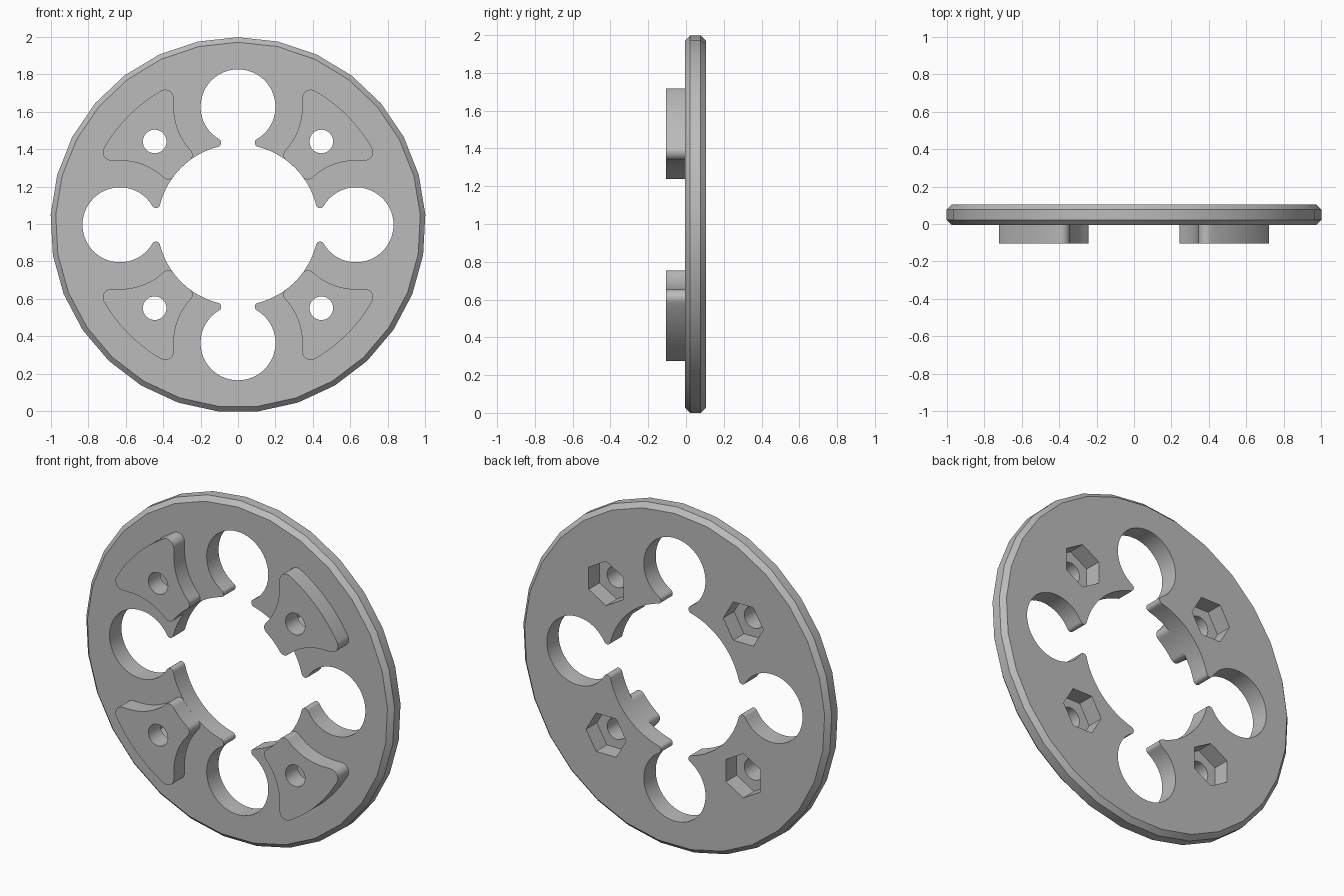
import bpy, bmesh
from math import sin, cos, pi, atan2, sqrt, hypot, radians

if "Cube" in bpy.data.objects:
    bpy.data.objects.remove(bpy.data.objects["Cube"])

SIDES = 29
RIM = 1.0015                       # outer radius
CZ = RIM * cos(pi / SIDES)         # height of the centre
FRONT, BACK, BOSS_FRONT = -0.005, 0.105, -0.105
BORE, LOBE, LOBE_D = 0.43, 0.2, 0.63
BOLT_D = 0.445

grey = bpy.data.materials.new("plain_grey")
grey.use_nodes = True
colour = (0.5, 0.5, 0.5, 1)
grey.diffuse_color = colour
grey.node_tree.nodes["Principled BSDF"].inputs["Base Color"].default_value = colour


def arc(cx, cz, r, a0, a1, n):
    return [(cx + r * cos(a0 + (a1 - a0) * i / n), cz + r * sin(a0 + (a1 - a0) * i / n))
            for i in range(n + 1)]


def turn(pts, k):
    """Rotate a profile by k quarter turns."""
    for _ in range(k):
        pts = [(-z, x) for x, z in pts]
    return pts


def loft(name, rings):
    """Solid through a list of (profile, y) rings, capped at both ends."""
    bm = bmesh.new()
    loops = [[bm.verts.new((x, y, z + CZ)) for x, z in pts] for pts, y in rings]
    for a, b in zip(loops, loops[1:]):
        for i in range(len(a)):
            j = (i + 1) % len(a)
            bm.faces.new((a[i], a[j], b[j], b[i]))
    bm.faces.new(loops[0])
    bm.faces.new(loops[-1])
    bmesh.ops.remove_doubles(bm, verts=bm.verts, dist=1e-5)
    bmesh.ops.recalc_face_normals(bm, faces=bm.faces)
    me = bpy.data.meshes.new(name)
    bm.to_mesh(me)
    bm.free()
    me.materials.append(grey)
    ob = bpy.data.objects.new(name, me)
    bpy.context.collection.objects.link(ob)
    return ob


def cut(ob, cutters):
    for c in cutters:
        m = ob.modifiers.new("cut", "BOOLEAN")
        m.operation, m.solver, m.object = "DIFFERENCE", "EXACT", c
    dg = bpy.context.evaluated_depsgraph_get()
    me = bpy.data.meshes.new_from_object(ob.evaluated_get(dg))
    ob.modifiers.clear()
    ob.data = me


def corner_centre(r1, r2):
    """Point at r1 from the bore centre and r2 from the lobe centre."""
    z = (r1 * r1 - r2 * r2 + LOBE_D ** 2) / (2 * LOBE_D)
    return sqrt(r1 * r1 - z * z), z


def rounded_horn(lobe_r, t, n):
    """Bore arc from the diagonal, then a rounded tip turning to the lobe."""
    x, z = corner_centre(BORE + t, lobe_r + t)
    a = atan2(z, x)
    to_lobe = atan2(LOBE_D - z, -x)
    pts = arc(0, 0, BORE, pi / 4, a, n) + arc(x, z, t, a + pi, to_lobe, 10)[1:]
    return pts, to_lobe - pi


# Central opening with four round lobes
horn, start = rounded_horn(LOBE, 0.022, 10)
half = horn + arc(0, LOBE_D, LOBE, start, pi / 2, 24)[1:]
quarter = half + [(-x, z) for x, z in half[-2:0:-1]]
opening = [p for k in range(4) for p in turn(quarter, k)]

# Boss outline, symmetric about the diagonal
SIDE, OUT, ROUND = 0.343, 0.825, 0.045
horn, start = rounded_horn(SIDE, 0.035, 8)
cx = SIDE + ROUND
cz = sqrt((OUT - ROUND) ** 2 - cx * cx)
ac = atan2(cz, cx)
half = (horn + arc(0, LOBE_D, SIDE, start, 0, 14)[1:]
        + arc(cx, cz, ROUND, pi, ac, 10) + arc(0, 0, OUT, ac, pi / 4, 8)[1:])
boss_shape = half + [(z, x) for x, z in half[-2:0:-1]]


def rim(r):
    return arc(0, 0, r, pi / 2, pi / 2 + 2 * pi, SIDES)[:-1]


# Chamfered plate
CH = 0.027
plate = loft("ring_plate", [(rim(RIM - CH), FRONT), (rim(RIM), FRONT + CH),
                            (rim(RIM), BACK - CH), (rim(RIM - CH), BACK)])

# Cutters for the opening, bolt holes and hexagonal nut pockets
opening_cutter = loft("opening_cutter", [(opening, -0.3), (opening, 0.3)])
bolt = arc(BOLT_D, BOLT_D, 0.063, 0, 2 * pi, 32)[:-1]
hexagon = arc(BOLT_D, BOLT_D, 0.13, pi / 6, pi / 6 + 2 * pi, 6)[:-1]
bolts, pockets, parts = [], [], [plate]
names = ["upper_left", "upper_right", "lower_right", "lower_left"]
for k, n in enumerate(names):
    b, h, s = (turn(p, k) for p in (bolt, hexagon, boss_shape))
    bolts.append(loft("bolt_cutter", [(b, -0.3), (b, 0.3)]))
    pockets.append(loft("pocket_cutter", [(h, BACK - 0.1), (h, 0.3)]))
    boss = loft(n + "_boss", [(s, BOSS_FRONT), (s, FRONT)])
    cut(boss, [bolts[-1]])
    parts.append(boss)
cut(plate, [opening_cutter] + bolts + pockets)

for c in [opening_cutter] + bolts + pockets:
    bpy.data.objects.remove(c)

# Smooth curved walls, sharp edges kept
bpy.ops.object.select_all(action="DESELECT")
for ob in parts:
    ob.select_set(True)
bpy.context.view_layer.objects.active = plate
bpy.ops.object.shade_smooth_by_angle(angle=radians(25))
